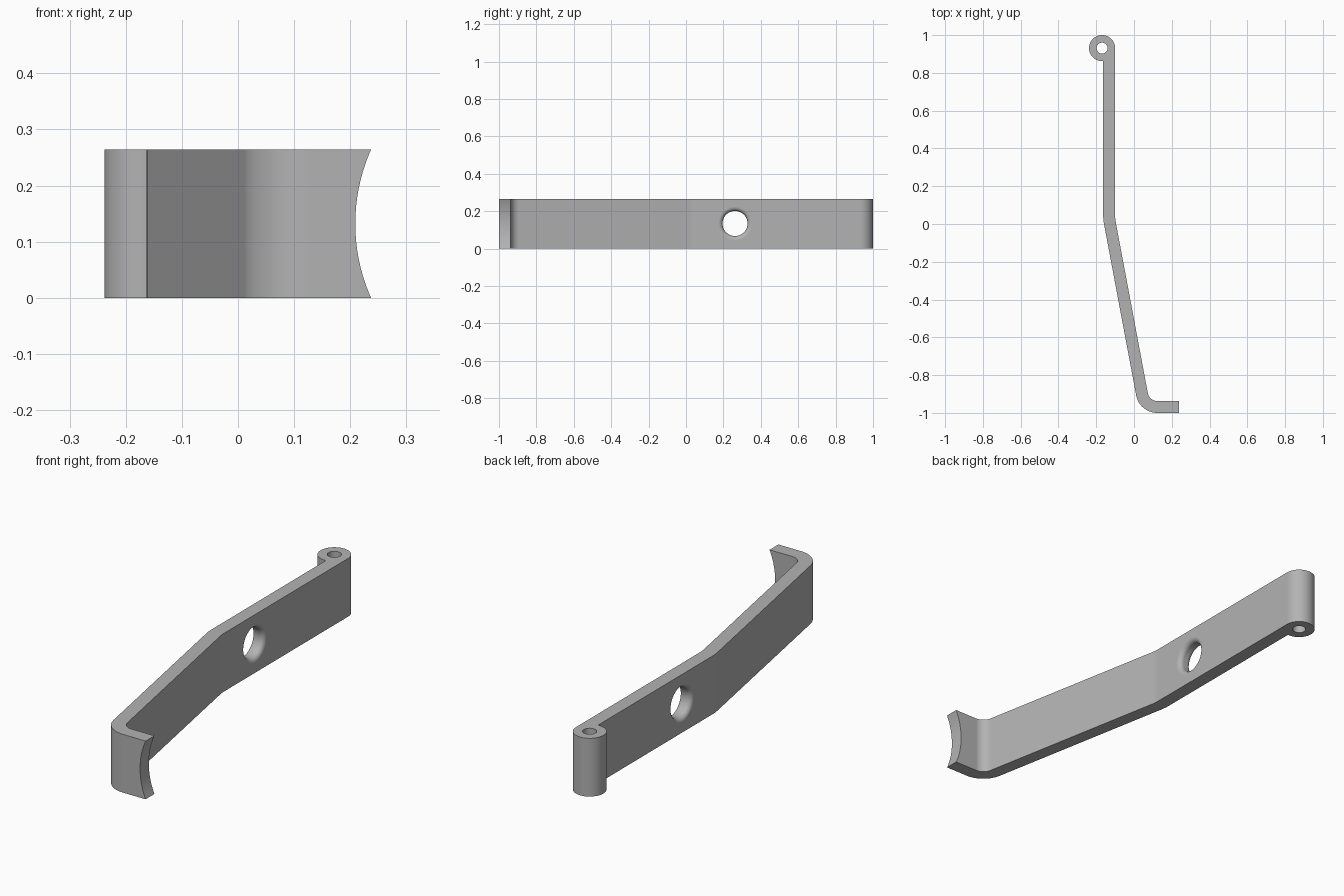
import bpy, bmesh
from math import sin, cos, tan, pi, radians, atan2
from mathutils import Vector, Matrix

if "Cube" in bpy.data.objects:
    bpy.data.objects.remove(bpy.data.objects["Cube"], do_unlink=True)

HEIGHT, HALF = 0.264, 0.0315          # strip height and half thickness
PIN, PIN_R, PIN_HOLE = Vector((-0.169, 0.931)), 0.069, 0.029
HOLE_R, FILLET = 0.067, 0.022

grey = bpy.data.materials.new("plain_grey")
grey.use_nodes = True
grey.diffuse_color = (0.45, 0.45, 0.45, 1)
grey.node_tree.nodes["Principled BSDF"].inputs["Base Color"].default_value = grey.diffuse_color


def make_object(name, bm):
    bmesh.ops.recalc_face_normals(bm, faces=bm.faces)
    mesh = bpy.data.meshes.new(name)
    bm.to_mesh(mesh)
    bm.free()
    mesh.materials.append(grey)
    obj = bpy.data.objects.new(name, mesh)
    bpy.context.collection.objects.link(obj)
    return obj


def bend(corner, before, after, radius, steps):
    """Rounded corner as (point, normal) pairs along the centre line."""
    d1, d2 = (corner - before).normalized(), (after - corner).normalized()
    turn = atan2(d1.cross(d2), d1.dot(d2))
    start = corner - d1 * radius * tan(turn / 2)
    n1 = Vector((-d1.y, d1.x))
    centre = start + n1 * radius
    normals = [Matrix.Rotation(turn * i / steps, 2) @ n1 for i in range(steps + 1)]
    return [(centre - n * radius, n) for n in normals]


def cylinder(name, radius, depth, matrix, segments):
    bm = bmesh.new()
    bmesh.ops.create_cone(bm, cap_ends=True, segments=segments, radius1=radius,
                          radius2=radius, depth=depth, matrix=matrix)
    return make_object(name, bm)


# Centre line of the bent strip, from the pin to the foot
bar_x = PIN.x + PIN_R - HALF
path = [Vector(p) for p in ((bar_x, PIN.y), (bar_x, 0.025),
                            (0.055, HALF - 1), (0.3, HALF - 1))]
line = bend(path[1], path[0], path[2], 0.2, 4) + bend(path[2], path[1], path[3], 0.082, 20)
line.append((path[3], Vector((0, 1))))

# Outline: inner side, outer side, then round the pin eye
inner = [p + n * HALF for p, n in line]
outer = [p - n * HALF for p, n in reversed(line)]
gap = bar_x - HALF - PIN.x
end_angle = 2 * pi + atan2(-(PIN_R ** 2 - gap ** 2) ** 0.5, gap)
eye = [PIN + PIN_R * Vector((cos(a), sin(a)))
       for a in (end_angle * i / 48 for i in range(49))]
bm = bmesh.new()
base = bm.faces.new([bm.verts.new((p.x, p.y, 0)) for p in inner + outer + eye[::-1]])
walls = bmesh.ops.extrude_face_region(bm, geom=[base])
bmesh.ops.translate(bm, vec=(0, 0, HEIGHT),
                    verts=[v for v in walls["geom"] if isinstance(v, bmesh.types.BMVert)])
bracket = make_object("bent_strip_bracket", bm)

# Pin bore and the concave foot end
bore = cylinder("pin_bore_cutter", PIN_HOLE, 1,
                Matrix.Translation((PIN.x, PIN.y, HEIGHT / 2)), 40)
hollow = cylinder("foot_end_cutter", 0.325, 0.3,
                  Matrix.Translation((0.534, HALF - 1, HEIGHT / 2))
                  @ Matrix.Rotation(pi / 2, 4, 'X'), 128)

# Cross hole with rounded rims on both sides
bm = bmesh.new()
rim = [(HALF - FILLET + FILLET * sin(a), HOLE_R + FILLET * (1 - cos(a)))
       for a in (pi / 2 * i / 8 for i in range(9))]
rim.append((HALF + 0.03, HOLE_R + FILLET))
profile = [(-x, r) for x, r in reversed(rim)] + rim
rings = [[bm.verts.new((x, r * cos(2 * pi * k / 48), r * sin(2 * pi * k / 48)))
          for k in range(48)] for x, r in profile]
for a, b in zip(rings, rings[1:]):
    for k in range(48):
        bm.faces.new((a[k - 1], a[k], b[k], b[k - 1]))
bm.faces.new(rings[0])
bm.faces.new(rings[-1])
bmesh.ops.translate(bm, verts=bm.verts, vec=(bar_x, 0.262, HEIGHT / 2 + 0.002))
cross = make_object("cross_hole_cutter", bm)

# Cut, then bake the result and drop the cutters
cutters = (bore, hollow, cross)
for cutter in cutters:
    cutter.hide_render = True
    mod = bracket.modifiers.new(cutter.name, 'BOOLEAN')
    mod.operation, mod.solver, mod.object = 'DIFFERENCE', 'EXACT', cutter
bpy.context.view_layer.update()
graph = bpy.context.evaluated_depsgraph_get()
baked = bpy.data.meshes.new_from_object(bracket.evaluated_get(graph))
bracket.modifiers.clear()
bracket.data = baked
for cutter in cutters:
    bpy.data.objects.remove(cutter, do_unlink=True)

# Smooth curves, crisp edges
bpy.ops.object.select_all(action='DESELECT')
bracket.select_set(True)
bpy.context.view_layer.objects.active = bracket
bpy.ops.object.shade_smooth_by_angle(angle=radians(30))
weighted = bracket.modifiers.new("even_shading", 'WEIGHTED_NORMAL')
weighted.keep_sharp = True
